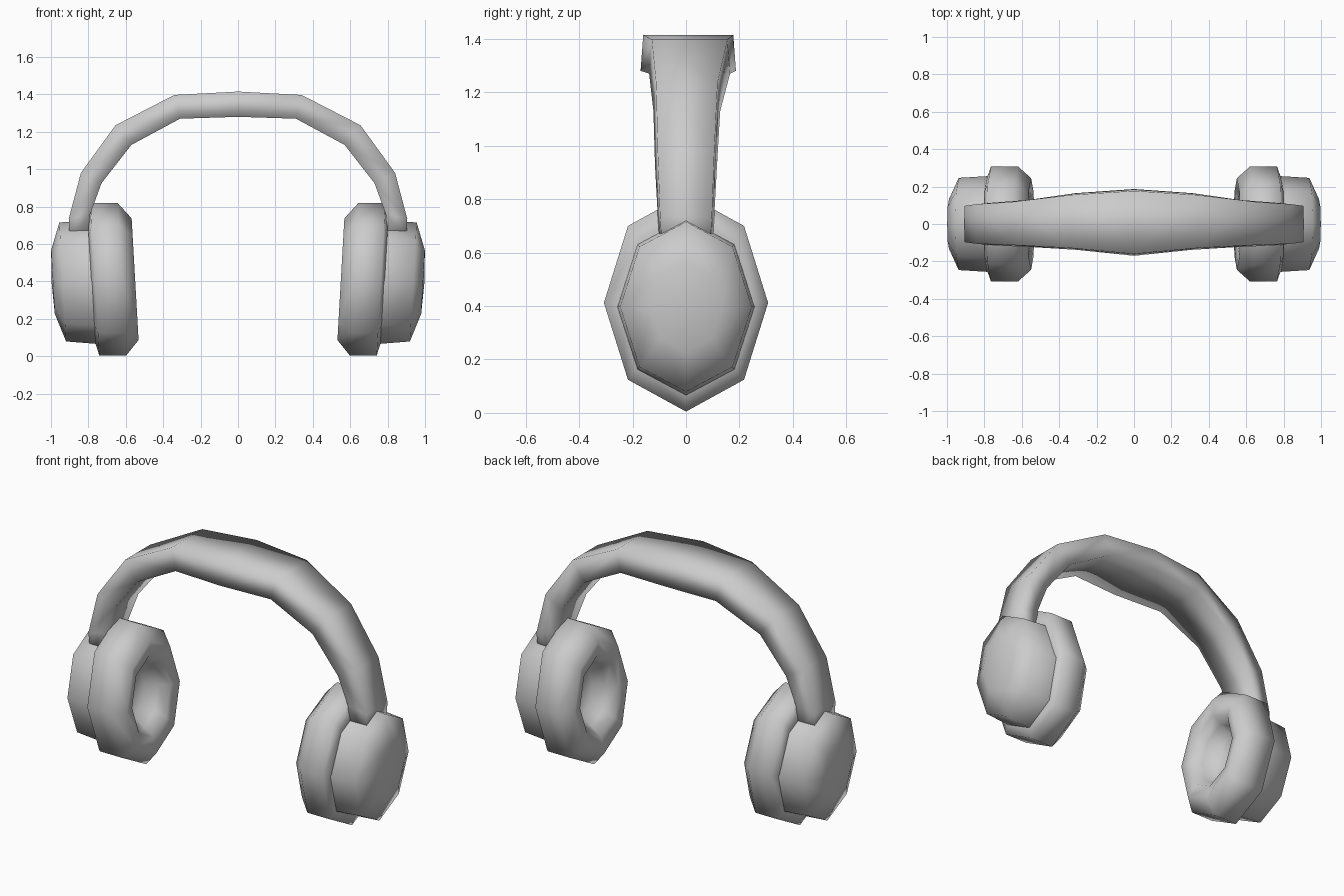
import bpy, bmesh, math

if "Cube" in bpy.data.objects:
    bpy.data.objects.remove(bpy.data.objects["Cube"])

SIDES = 8
TILT = 0.057      # cups lean inwards towards the bottom


def finish(name, bm, clip=False):
    """Turn a right-hand bmesh into a smooth object mirrored across x."""
    bmesh.ops.recalc_face_normals(bm, faces=bm.faces[:])
    for f in bm.faces:
        f.smooth = True
    me = bpy.data.meshes.new(name)
    bm.to_mesh(me)
    bm.free()
    ob = bpy.data.objects.new(name, me)
    bpy.context.collection.objects.link(ob)
    mod = ob.modifiers.new("mirror", 'MIRROR')
    mod.use_axis = (True, False, False)
    mod.use_clip = clip
    mod.use_mirror_merge = clip
    return ob


def bridge(bm, rings):
    for a, b in zip(rings, rings[1:]):
        n = len(a)
        for i in range(n):
            j = (i + 1) % n
            bm.faces.new((a[i], a[j], b[j], b[i]))


def cap(bm, ring, centre):
    c = bm.verts.new(centre)
    for i in range(len(ring)):
        bm.faces.new((ring[i], ring[(i + 1) % len(ring)], c))


def oval_lathe(name, profile, cz, squash):
    """Eight-sided oval lathe about x; profile holds (x, vertical radius)."""
    bm = bmesh.new()
    rings = []
    for x, r in profile[1:-1]:
        ring = []
        for i in range(SIDES):
            a = i * math.tau / SIDES
            z = cz + r * math.cos(a)
            ring.append(bm.verts.new((x + TILT * (z - 0.41),
                                      squash * r * math.sin(a), z)))
        rings.append(ring)
    bridge(bm, rings)
    cap(bm, rings[0], (profile[0][0], 0, cz))
    cap(bm, rings[-1], (profile[-1][0], 0, cz))
    return finish(name, bm)


# Padded ear cushions with a recessed opening
oval_lathe("ear_cushions", [
    (0.70, 0), (0.69, 0.15), (0.62, 0.19), (0.565, 0.235), (0.55, 0.325),
    (0.62, 0.407), (0.765, 0.407), (0.785, 0.33), (0.785, 0)], 0.412, 0.755)

# Hard outer shells with a shallow domed face
oval_lathe("ear_shells", [
    (0.76, 0), (0.76, 0.335), (0.785, 0.33), (0.938, 0.318),
    (0.990, 0.17), (0.997, 0)], 0.397, 0.775)

# Headband: outer (x, z), inner (x, z), back y, front y from crown to cup
SECTIONS = [
    ((0.00, 1.415), (0.00, 1.280), 0.187, -0.170),
    ((0.34, 1.397), (0.31, 1.270), 0.165, -0.138),
    ((0.655, 1.235), (0.57, 1.130), 0.128, -0.122),
    ((0.84, 0.980), (0.73, 0.925), 0.116, -0.116),
    ((0.905, 0.735), (0.79, 0.760), 0.107, -0.107),
    ((0.900, 0.620), (0.79, 0.620), 0.100, -0.100),
]
bm = bmesh.new()
rings = []
for (ox, oz), (ix, iz), back, front in SECTIONS:
    rings.append([bm.verts.new(p) for p in (
        (ox, front + 0.010, oz), (ox, back - 0.010, oz),
        (ix, back, iz), (ix, front, iz))])
bridge(bm, rings)
bm.faces.new(rings[-1])
finish("headband", bm, clip=True)
